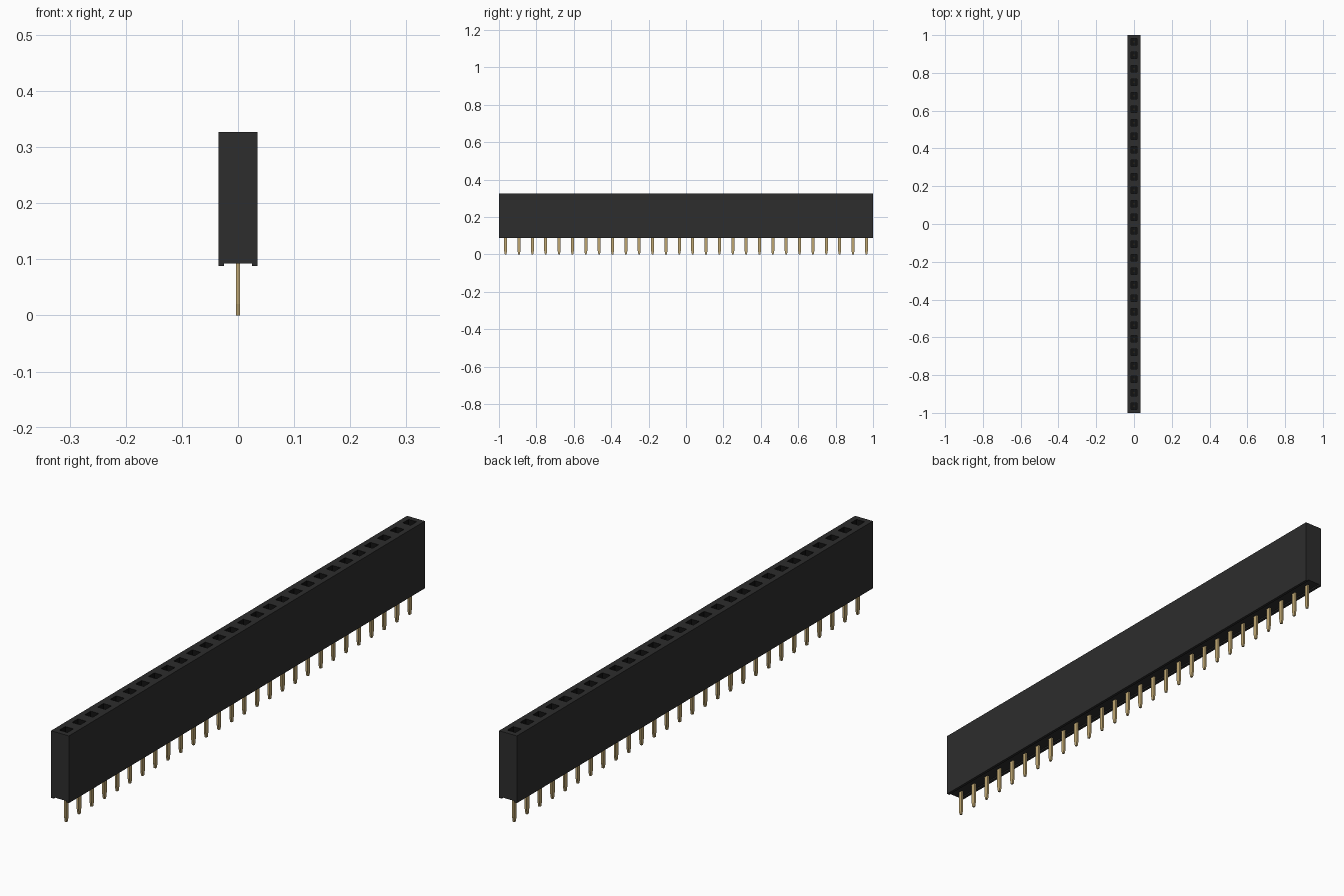
import bpy, bmesh

cube = bpy.data.objects.get("Cube")
if cube:
    bpy.data.objects.remove(cube, do_unlink=True)

COUNT = 28
PITCH = 2 / COUNT
HALF_W, TOP, BOTTOM = 0.035, 0.327, 0.088


def material(name, color):
    m = bpy.data.materials.new(name)
    m.use_nodes = True
    m.diffuse_color = (*color, 1)
    m.node_tree.nodes["Principled BSDF"].inputs["Base Color"].default_value = (*color, 1)
    return m


def finish(name, bm, *mats):
    bmesh.ops.recalc_face_normals(bm, faces=bm.faces)
    mesh = bpy.data.meshes.new(name)
    bm.to_mesh(mesh)
    bm.free()
    for m in mats:
        mesh.materials.append(m)
    obj = bpy.data.objects.new(name, mesh)
    bpy.context.collection.objects.link(obj)
    return obj


def loft(bm, rings):
    """Skin a list of vertex rings and cap both ends."""
    loops = [[bm.verts.new(p) for p in ring] for ring in rings]
    for a, b in zip(loops, loops[1:]):
        for i in range(len(a)):
            j = (i + 1) % len(a)
            bm.faces.new((a[i], a[j], b[j], b[i]))
    bm.faces.new(loops[0])
    bm.faces.new(loops[-1])


black = material("black plastic", (0.026, 0.026, 0.026))
dark = material("socket black", (0.006, 0.006, 0.006))
gold = material("gold contact", (0.53, 0.39, 0.17))

# Housing: channelled profile swept along y, one station per socket
half = [(HALF_W, TOP), (HALF_W, BOTTOM), (0.025, BOTTOM), (0.025, 0.093)]
profile = half + [(-x, z) for x, z in reversed(half)]
bm = bmesh.new()
loft(bm, [[(x, -1 + k * PITCH, z) for x, z in profile] for k in range(COUNT + 1)])
bmesh.ops.recalc_face_normals(bm, faces=bm.faces)

# Sockets: square openings sunk into the top of each cell
tops = [f for f in bm.faces if f.normal.z > 0.9 and f.calc_center_median().z > TOP - 0.01]
bmesh.ops.inset_individual(bm, faces=tops, thickness=0.019, use_even_offset=True)
floors = bmesh.ops.extrude_discrete_faces(bm, faces=tops)["faces"]
for f in floors:
    bmesh.ops.translate(bm, verts=f.verts, vec=(0, 0, -0.19))
    f.material_index = 1
    for e in f.edges:
        for side in e.link_faces:
            side.material_index = 1
bmesh.ops.dissolve_limit(bm, angle_limit=0.01, verts=bm.verts, edges=bm.edges,
                         delimit={'MATERIAL'})
finish("socket_housing", bm, black, dark)


# Flat contacts: tapered solder tail below, slim tongue inside the socket
def section(y, hx, hy, z):
    return [(hx, y - hy, z), (hx, y + hy, z), (-hx, y + hy, z), (-hx, y - hy, z)]


for k in range(COUNT):
    y = -1 + (k + 0.5) * PITCH
    bm = bmesh.new()
    loft(bm, [section(y, 0.0035, 0.004, 0), section(y, 0.0035, 0.008, 0.02),
              section(y, 0.0035, 0.008, 0.12), section(y, 0.0035, 0.004, 0.14),
              section(y, 0.0035, 0.004, 0.2)])
    finish(f"contact_pin_{k + 1}", bm, gold)
